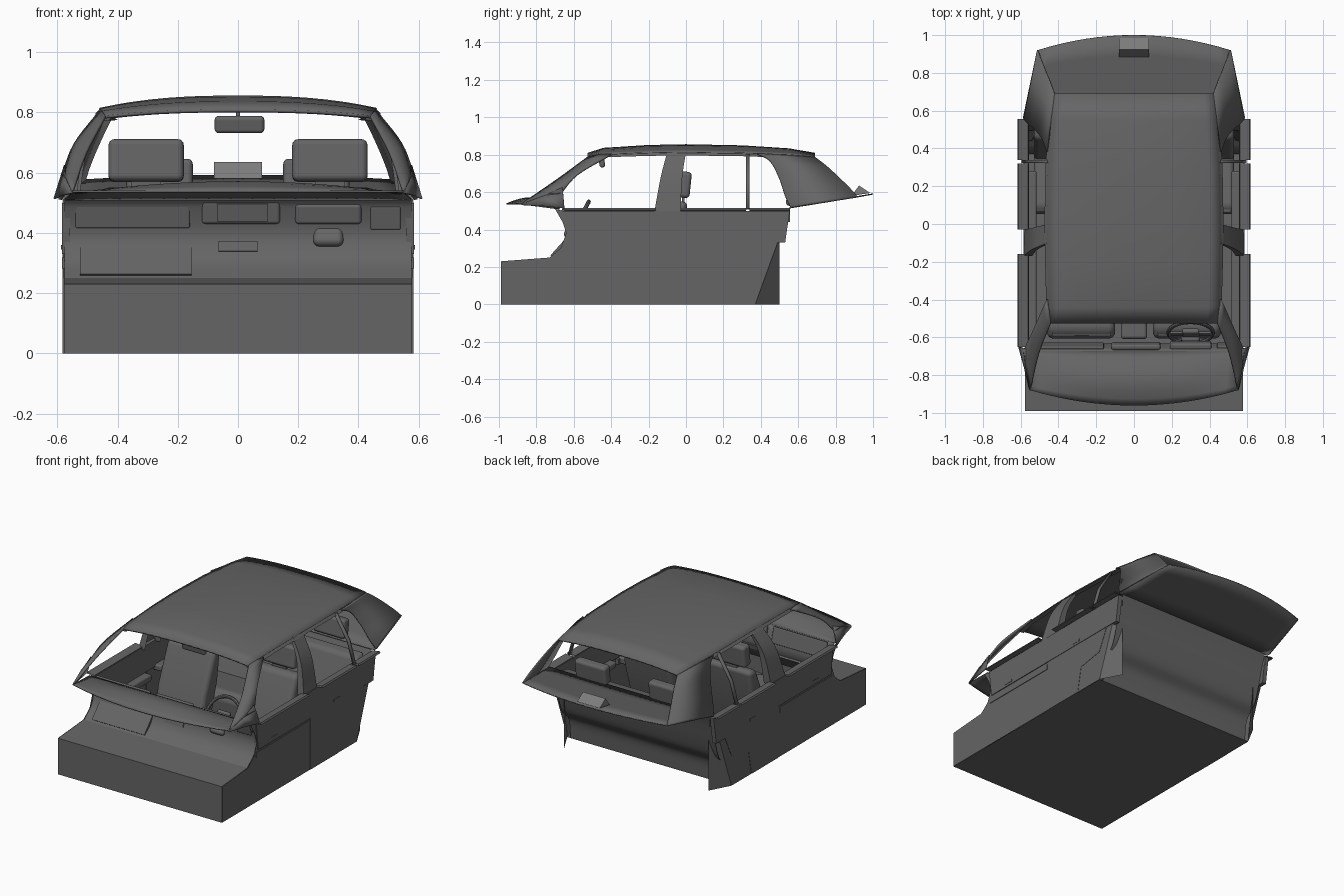
import bpy, bmesh, math
from mathutils import Matrix, Vector

if "Cube" in bpy.data.objects:
    bpy.data.objects.remove(bpy.data.objects["Cube"])

# Dark trim grey for everything, a lighter one for the lamp
dark = bpy.data.materials.new("dark_trim")
dark.diffuse_color = (.13, .13, .13, 1)
dark.use_nodes = True
dark.node_tree.nodes["Principled BSDF"].inputs["Base Color"].default_value = dark.diffuse_color
pale = bpy.data.materials.new("pale_trim")
pale.diffuse_color = (.2, .2, .2, 1)
pale.use_nodes = True
pale.node_tree.nodes["Principled BSDF"].inputs["Base Color"].default_value = pale.diffuse_color


def finish(name, bm, mirror=False, bevel=0, solid=0, angle=35, mat=dark):
    bmesh.ops.recalc_face_normals(bm, faces=bm.faces)
    me = bpy.data.meshes.new(name)
    bm.to_mesh(me)
    bm.free()
    me.materials.append(mat)
    ob = bpy.data.objects.new(name, me)
    bpy.context.collection.objects.link(ob)
    bpy.ops.object.select_all(action='DESELECT')
    ob.select_set(True)
    bpy.context.view_layer.objects.active = ob
    bpy.ops.object.shade_smooth_by_angle(angle=math.radians(angle))
    if solid:
        m = ob.modifiers.new("Thickness", 'SOLIDIFY')
        m.thickness, m.offset = solid, 0
    if bevel:
        m = ob.modifiers.new("Bevel", 'BEVEL')
        m.width, m.segments, m.limit_method = bevel, 4, 'ANGLE'
        m.harden_normals = True
    if mirror:
        ob.modifiers.new("Mirror", 'MIRROR')
    return ob


def spline(pts, n=5):
    # Catmull-Rom curve through the points
    p = [Vector(q) for q in pts]
    p = [2 * p[0] - p[1]] + p + [2 * p[-1] - p[-2]]
    out = []
    for a, b, c, d in zip(p, p[1:], p[2:], p[3:]):
        for i in range(n):
            t = i / n
            out.append(0.5 * (2 * b + (c - a) * t + (2 * a - 5 * b + 4 * c - d) * t * t
                              + (3 * b - a - 3 * c + d) * t ** 3))
    return out + [p[-2]]


def sheet(name, rows, **kw):
    bm = bmesh.new()
    g = [[bm.verts.new(v) for v in r] for r in rows]
    for r, s in zip(g, g[1:]):
        for i in range(len(r) - 1):
            bm.faces.new((r[i], r[i + 1], s[i + 1], s[i]))
    return finish(name, bm, **kw)


def across(name, profile, hw, **kw):
    # open (y, z) profile swept across the cabin
    return sheet(name, [[(x, p[0], p[1]) for p in profile] for x in (-hw, hw)], **kw)


def prism(name, profile, x0, x1, **kw):
    # closed (y, z) profile between two x positions
    bm = bmesh.new()
    f = bm.faces.new([bm.verts.new((x0, p[0], p[1])) for p in profile])
    if x1 != x0:
        r = bmesh.ops.extrude_face_region(bm, geom=[f])
        vs = [v for v in r['geom'] if isinstance(v, bmesh.types.BMVert)]
        bmesh.ops.translate(bm, vec=(x1 - x0, 0, 0), verts=vs)
    return finish(name, bm, **kw)


def box(name, loc, size, tilt=0, **kw):
    bm = bmesh.new()
    bmesh.ops.create_cube(bm, size=1, matrix=Matrix.Translation(loc)
                          @ Matrix.Rotation(math.radians(tilt), 4, 'X')
                          @ Matrix.Diagonal((*size, 1)))
    return finish(name, bm, **kw)


US = [i / 8 - 1 for i in range(17)]

# Roof: stations of y, half width, centre height, edge height
stations = [(-.525, .44, .805, .785), (-.44, .45, .832, .80), (-.2, .457, .847, .808),
            (0, .46, .851, .81), (.3, .455, .845, .806), (.55, .437, .829, .797), (.69, .42, .805, .785)]
sheet("roof", [[(hw * u, y, zc - (zc - ze) * abs(u) ** 2.5) for u in US]
               for y, hw, zc, ze in stations], solid=.01)
sheet("roof_rail", [[(hw + dx, y, ze + dz) for y, hw, zc, ze in stations]
                    for dx, dz in ((0, 0), (.014, -.014), (-.02, -.01))], mirror=True)

# Floor, front wall and dashboard in one folded shell
across("floor_and_front_wall", [(-.73, .25), (-.99, .23), (-.99, 0), (.37, 0)], .578)
across("dashboard", spline([(-.675, .51), (-.655, .48), (-.632, .39), (-.66, .31), (-.73, .25)]), .576)
sheet("cowl", [[((.55 + .026 * t) * u, (1 - t) * (-.88 - .08 * (1 - u * u)) - .675 * t,
                 .537 - .027 * t + .045 * math.sin(math.pi * t) * (1 - u * u)) for u in US]
               for t in [i / 8 for i in range(9)]], solid=.006)

# Rear wall behind the back seat, and the parcel shelf
across("rear_wall", spline([(.37, 0), (.39, .13), (.455, .2), (.49, .29), (.53, .44), (.56, .52)]), .555)
sheet("parcel_shelf", [[((.58 - .07 * t) * u, .55 + t * (.37 + .08 * (1 - u * u)),
                         .515 + .06 * t + .015 * t * (1 - u * u)) for u in US]
                       for t in (0, .25, .5, .75, 1)], solid=.006)
prism("high_brake_lamp", [(.885, .58), (.925, .635), (.985, .595)], -.08, .08, mat=pale)

# Body sides with the curved front edge, rear fins bending inwards
prism("body_side", [(-.99, 0), (.37, 0), (.49, .33), (.53, .33), (.555, .50), (-.66, .50), (-.70, .51),
                    (-.66, .44), (-.64, .38), (-.67, .30), (-.73, .25), (-.99, .23)],
      .58, .58, mirror=True)
sheet("rear_fin", [[(.58, .37, 0), (.51, .50, 0)], [(.58, .49, .33), (.51, .50, .33)]], mirror=True)
prism("rear_door_lower", [(-.10, 0), (.17, 0), (.20, .16), (.37, .19), (.50, .46), (-.10, .46)],
      .578, .582, mirror=True)
prism("door_card", [(-.63, .33), (.53, .33), (.555, .5), (-.65, .5)], .558, .585, mirror=True)
for n, y0, y1 in (("front_sill", -.65, -.16), ("rear_sill", -.03, .32), ("quarter_sill", .34, .555)):
    sheet(n, [[(x, y, z) for y in (y0, y1)]
              for x, z in ((.582, .503), (.618, .504), (.612, .514), (.56, .505), (.555, .44))], mirror=True)
for n, y in (("front_handle", -.47), ("rear_handle", .16)):
    box(n, (.572, y, .352), (.03, .06, .015), mirror=True)
box("door_pocket", (.57, -.38, .3), (.028, .53, .035), mirror=True)
box("front_armrest", (.545, -.38, .305), (.06, .5, .045), mirror=True, bevel=.012)
box("rear_armrest", (.545, .12, .325), (.06, .32, .04), mirror=True, bevel=.012)

# Pillars
sheet("front_pillar", [spline([(.55, -.88, .535), (.505, -.69, .665), (.44, -.52, .79)]),
                       spline([(.57, -.76, .58), (.53, -.62, .68), (.45, -.46, .80)]),
                       spline([(.582, -.67, .59), (.542, -.58, .695), (.46, -.40, .80)])],
      mirror=True, solid=.01)
sheet("mirror_triangle", [[(.55, -.88, .535), (.57, -.76, .58), (.575, -.66, .625)],
                          [(.555, -.87, .53), (.58, -.76, .525), (.61, -.65, .513)]],
      mirror=True, solid=.006)
sheet("middle_pillar", [spline(r) for r in (
    [(.53, -.03, .49), (.50, -.02, .68), (.44, .0, .815)],
    [(.58, -.03, .49), (.535, -.02, .68), (.455, .0, .815)],
    [(.585, -.17, .49), (.54, -.135, .68), (.458, -.10, .815)],
    [(.54, -.17, .49), (.51, -.135, .68), (.44, -.10, .815)])], mirror=True)
sheet("window_divider", [[(.59, y, .51), (.55, y, .65), (.458, y, .80)] for y in (.322, .34)],
      mirror=True, solid=.014)
sheet("rear_pillar", [spline([(.46, .38, .805), (.485, .45, .765), (.525, .50, .67), (.56, .53, .58), (.585, .56, .518)]),
                      spline([(.42, .69, .785), (.445, .755, .735), (.468, .81, .685), (.492, .87, .627), (.51, .92, .573)])],
      mirror=True, solid=.008)

# Front seats
prism("seat_cushion", [(-.60, .10), (-.61, .2), (-.56, .245), (-.14, .21), (-.10, .08)],
      .10, .46, mirror=True, bevel=.035)
prism("seat_back", [(-.2, .15), (-.165, .30), (-.06, .55), (.01, .55), (-.02, .35), (-.09, .12)],
      .12, .46, mirror=True, bevel=.03)
box("headrest", (.305, -.01, .64), (.25, .07, .14), -6, mirror=True, bevel=.02)
box("headrest_post", (.305, -.015, .56), (.10, .015, .06), mirror=True)

# Back seat
prism("back_seat_cushion", [(.06, .05), (.05, .2), (.09, .235), (.38, .2), (.37, .05)], -.53, .53, bevel=.03)
prism("back_seat_back", [(.33, .17), (.45, .49), (.53, .50), (.48, .30), (.44, .2)], -.53, .53, bevel=.025)
box("back_headrest", (.26, .57, .585), (.22, .06, .12), -8, mirror=True, bevel=.018)

# Dashboard details
box("centre_vent", (.01, -.645, .47), (.26, .03, .08), 14, bevel=.012)
box("centre_screen", (.015, -.65, .47), (.17, .03, .06), 14)
box("instrument_cluster", (.30, -.642, .465), (.22, .035, .07), 14, bevel=.012)
box("dash_tray", (-.35, -.645, .465), (.38, .014, .10), 14, bevel=.006)
box("side_vent", (.49, -.643, .45), (.10, .016, .08), 14, bevel=.006)
box("glovebox", (-.34, -.678, .302), (.37, .016, .12), -42)
box("radio_slot", (0, -.638, .355), (.13, .014, .035), -15)
box("gear_console", (0, -.36, .08), (.14, .50, .14), bevel=.02)
box("gear_lever", (0, -.42, .19), (.02, .02, .1), 10, bevel=.006)

# Steering wheel: rim, hub, spoke and column
tilt = Matrix.Translation((.30, -.575, .445)) @ Matrix.Rotation(math.radians(62), 4, 'X')
rim = []
for i in range(33):
    a = math.tau * i / 32
    rim.append([tilt @ Vector(((.118 + .011 * math.cos(b)) * math.cos(a),
                               (.118 + .011 * math.cos(b)) * math.sin(a), .011 * math.sin(b)))
                for b in [math.tau * j / 8 for j in range(9)]])
sheet("steering_wheel", rim)
box("wheel_hub", (.30, -.58, .44), (.09, .03, .08), -28, bevel=.012)
box("wheel_spoke", (.30, -.58, .445), (.22, .014, .025), -28)
box("steering_column", (.30, -.608, .39), (.10, .07, .09), -28, bevel=.02)

# Interior mirror
box("rear_view_mirror", (.005, -.45, .76), (.165, .03, .058), 10, bevel=.014)
box("mirror_stalk", (0, -.45, .80), (.012, .014, .06), 0)
box("roof_lamp", (0, -.46, .814), (.14, .05, .014), bevel=.005)
